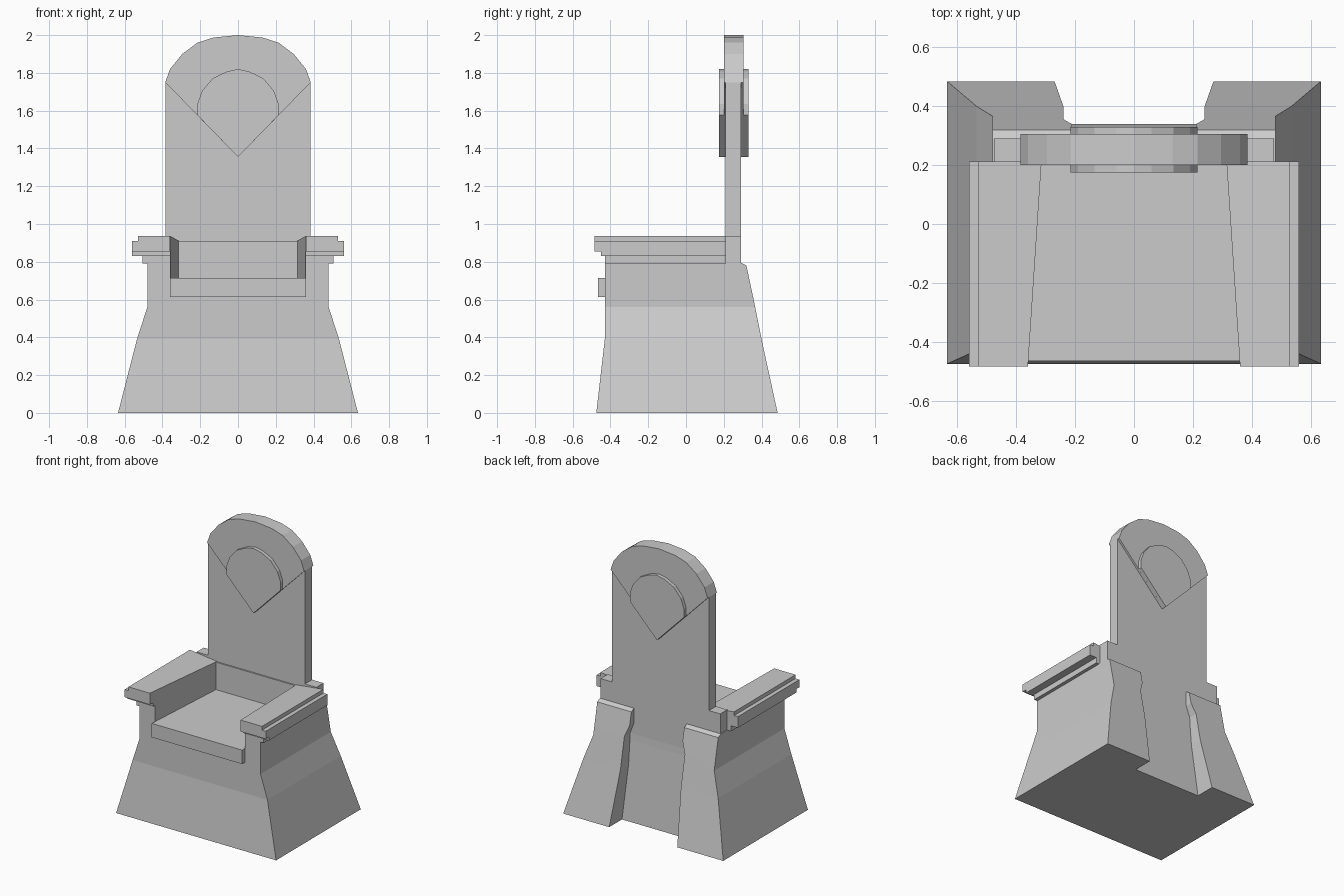
import bpy, bmesh

if "Cube" in bpy.data.objects:
    bpy.data.objects.remove(bpy.data.objects["Cube"])


def loft(name, rings):
    """Skin a closed solid through rings with equal point counts."""
    bm = bmesh.new()
    rows = [[bm.verts.new(p) for p in ring] for ring in rings]
    n = len(rows[0])
    for a, b in zip(rows, rows[1:]):
        for i in range(n):
            j = (i + 1) % n
            bm.faces.new((a[i], a[j], b[j], b[i]))
    bm.faces.new(rows[0][::-1])
    bm.faces.new(rows[-1])
    bmesh.ops.remove_doubles(bm, verts=bm.verts[:], dist=1e-5)
    bmesh.ops.dissolve_degenerate(bm, edges=bm.edges[:], dist=1e-5)
    bmesh.ops.recalc_face_normals(bm, faces=bm.faces[:])
    me = bpy.data.meshes.new(name)
    bm.to_mesh(me)
    bm.free()
    ob = bpy.data.objects.new(name, me)
    bpy.context.collection.objects.link(ob)
    return ob


def plate(name, half, y0, y1):
    """Extrude a mirrored x/z profile along y (half runs bottom to top, x >= 0)."""
    prof = half + [(-x, z) for x, z in reversed(half) if x > 0]
    return loft(name, [[(x, y, z) for x, z in prof] for y in (y0, y1)])


def inner_x(y):
    """Half-width of the seat opening, narrowing towards the back."""
    return 0.315 + 0.045 * (0.2 - y) / 0.68


def well(y0, y1, z):
    return [(-inner_x(y0), y0, z), (inner_x(y0), y0, z),
            (inner_x(y1), y1, z), (-inner_x(y1), y1, z)]


# Flared base, U-shaped in plan so the back has two buttresses
def base_ring(z, xo, yf, yb, xi, yc):
    half = [(xo, yf), (xo, yb), (xi, yb), (xi, yc)]
    return [(x, y, z) for x, y in half] + [(-x, y, z) for x, y in reversed(half)]


base = loft("base", [base_ring(*r) for r in (
    (0.0, 0.635, -0.475, 0.485, 0.27, 0.34),
    (0.39, 0.535, -0.43, 0.40, 0.24, 0.308),
    (0.56, 0.48, -0.43, 0.366, 0.24, 0.293),
    (0.61, 0.48, -0.43, 0.356, 0.24, 0.29),
    (0.69, 0.48, -0.43, 0.339, 0.21, 0.29),
    (0.78, 0.48, -0.43, 0.32, 0.21, 0.29),
    (0.795, 0.48, -0.43, 0.291, 0.21, 0.29))])

# Cut the seat well out of the base
cutter = loft("well_cutter", [well(-0.6, 0.2, z) for z in (0.66, 1.0)])
cutter.hide_render = True
mod = base.modifiers.new("well", 'BOOLEAN')
mod.object = cutter
mod.operation = 'DIFFERENCE'
mod.solver = 'EXACT'
bpy.context.view_layer.objects.active = base
bpy.ops.object.modifier_apply(modifier=mod.name)
bpy.data.objects.remove(cutter)

# Seat slab and the low wall behind it
loft("seat", [well(-0.465, 0.2, z) for z in (0.613, 0.713)])
loft("seat_back_wall", [well(0.2, 0.215, z) for z in (0.71, 0.91)])

# Stepped armrests, tapered on the inner side
steps = [(0.79, 0.83, 0.505, -0.43), (0.83, 0.855, 0.56, -0.45),
         (0.855, 0.91, 0.56, -0.485), (0.91, 0.937, 0.53, -0.485)]
for side, s in (("right", 1), ("left", -1)):
    rings = []
    for z0, z1, xo, yf in steps:
        for z in (z0, z1):
            zb = min(z, 0.912)  # top dips at the inner back corner
            rings.append([(s * inner_x(yf), yf, z), (s * xo, yf, z),
                          (s * xo, 0.212, z), (s * inner_x(0.212), 0.212, zb)])
    loft(side + "_armrest", rings)

# Tall back panel with shoulders, ending in a V notch
plate("back_panel", [(0.475, 0.79), (0.475, 0.937), (0.385, 0.937),
                     (0.385, 1.75), (0, 1.355)], 0.21, 0.29)

# Rounded crest and raised medallion, both with pointed bottoms
plate("back_crest", [(0, 1.355), (0.385, 1.75), (0.36, 1.82), (0.295, 1.9),
                     (0.215, 1.96), (0.13, 1.987), (0, 2.0)], 0.2, 0.305)
plate("medallion", [(0, 1.355), (0.215, 1.576), (0.215, 1.635), (0.19, 1.705),
                    (0.135, 1.77), (0.06, 1.807), (0, 1.82)], 0.175, 0.33)
